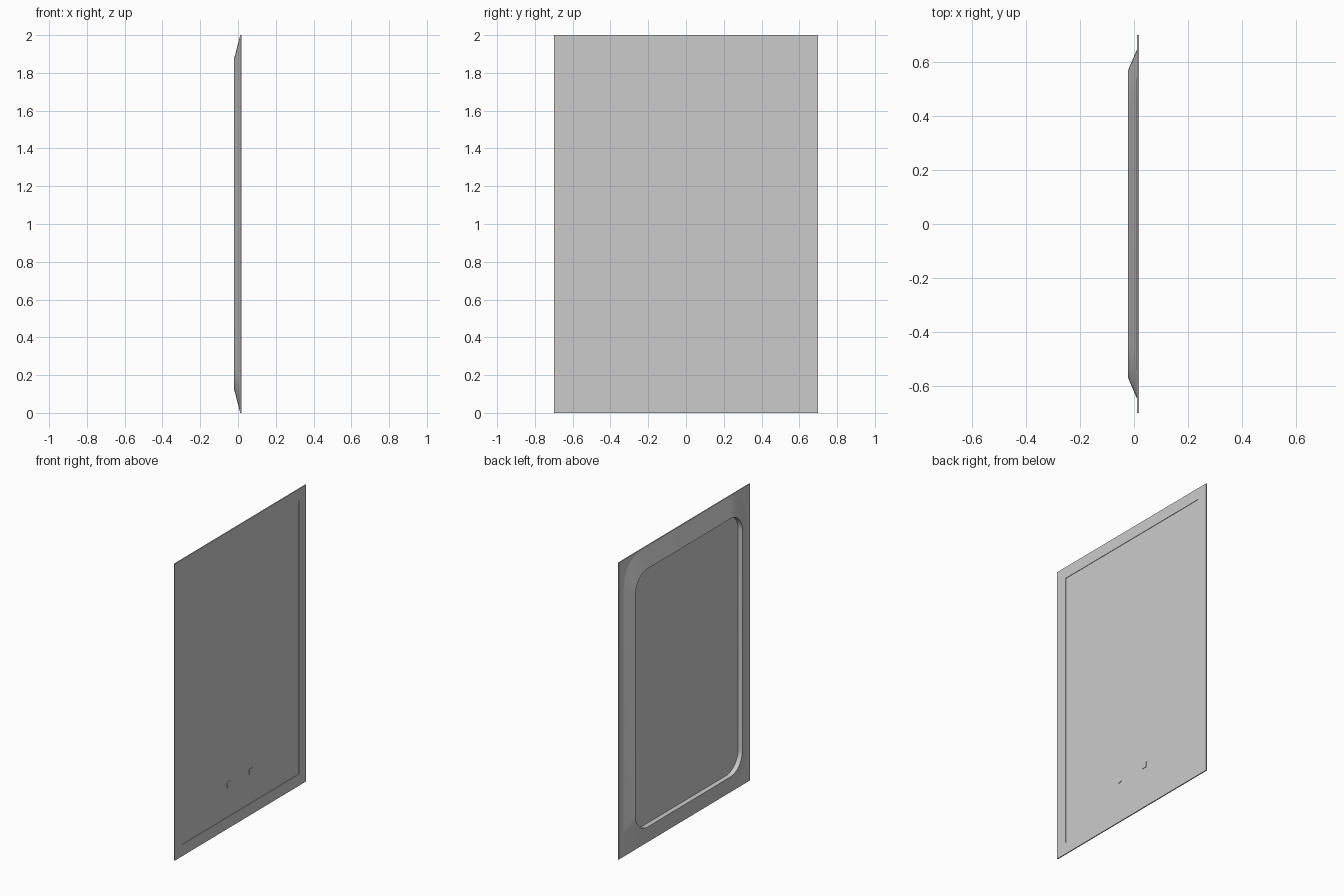
import bpy, bmesh, math

if "Cube" in bpy.data.objects:
    bpy.data.objects.remove(bpy.data.objects["Cube"])

X_BACK, X_MID, X_FRONT = -0.022, 0.011, 0.018
RECESS = 0.003


def finish(bm, name, angle):
    bmesh.ops.recalc_face_normals(bm, faces=bm.faces[:])
    mesh = bpy.data.meshes.new(name)
    bm.to_mesh(mesh)
    bm.free()
    obj = bpy.data.objects.new(name, mesh)
    bpy.context.collection.objects.link(obj)
    bpy.ops.object.select_all(action='DESELECT')
    obj.select_set(True)
    bpy.context.view_layer.objects.active = obj
    bpy.ops.object.shade_smooth_by_angle(angle=math.radians(angle))
    return obj


def rounded_loop(bm, x, cy, cz, hy, hz, r, n=10):
    """Ring of vertices around a rounded rectangle in the YZ plane."""
    ring = []
    for i, (sy, sz) in enumerate([(1, 1), (-1, 1), (-1, -1), (1, -1)]):
        for k in range(n + 1):
            a = math.pi / 2 * (i + k / n)
            ring.append(bm.verts.new((x, cy + sy * (hy - r) + r * math.cos(a),
                                      cz + sz * (hz - r) + r * math.sin(a))))
    return ring


def loft(name, rings):
    """Solid through (x, cy, cz, half_y, half_z, radius) sections."""
    bm = bmesh.new()
    loops = [rounded_loop(bm, *r) for r in rings]
    for a, b in zip(loops, loops[1:]):
        for i in range(len(a)):
            j = (i + 1) % len(a)
            bm.faces.new((a[i], a[j], b[j], b[i]))
    bm.faces.new(loops[0])
    bm.faces.new(loops[-1])
    return finish(bm, name, 30)


# Front sheet: thin slab with a shallow, straight-walled recessed field
bm = bmesh.new()
bmesh.ops.create_cube(bm, size=1)
for v in bm.verts:
    v.co = (X_FRONT if v.co.x > 0 else X_MID, v.co.y * 1.4, v.co.z * 2 + 1)
bm.normal_update()
front = [f for f in bm.faces if f.normal.x > 0.9]
bmesh.ops.inset_region(bm, faces=front, thickness=0.078, use_even_offset=True)
bmesh.ops.inset_region(bm, faces=front, thickness=0.0002, depth=-RECESS,
                       use_even_offset=True)
finish(bm, "front_sheet", 30)

# Back housing: tapered surround with a deep straight-walled pocket in the back
loft("back_housing", [(X_MID - 0.002, 0, 1, 0.569, 0.869, 0.13),
                      (X_BACK, 0, 1, 0.57, 0.87, 0.13),
                      (X_MID + 0.001, 0, 1, 0.65, 1.0, 0.18)])

# Two small touch buttons standing on the recessed field
for side, y in (("left", -0.118), ("right", 0.115)):
    loft("button_" + side, [(X_FRONT - RECESS - 0.001, y, 0.293, 0.02, 0.02, 0.008),
                            (X_FRONT, y, 0.293, 0.02, 0.02, 0.008)])
